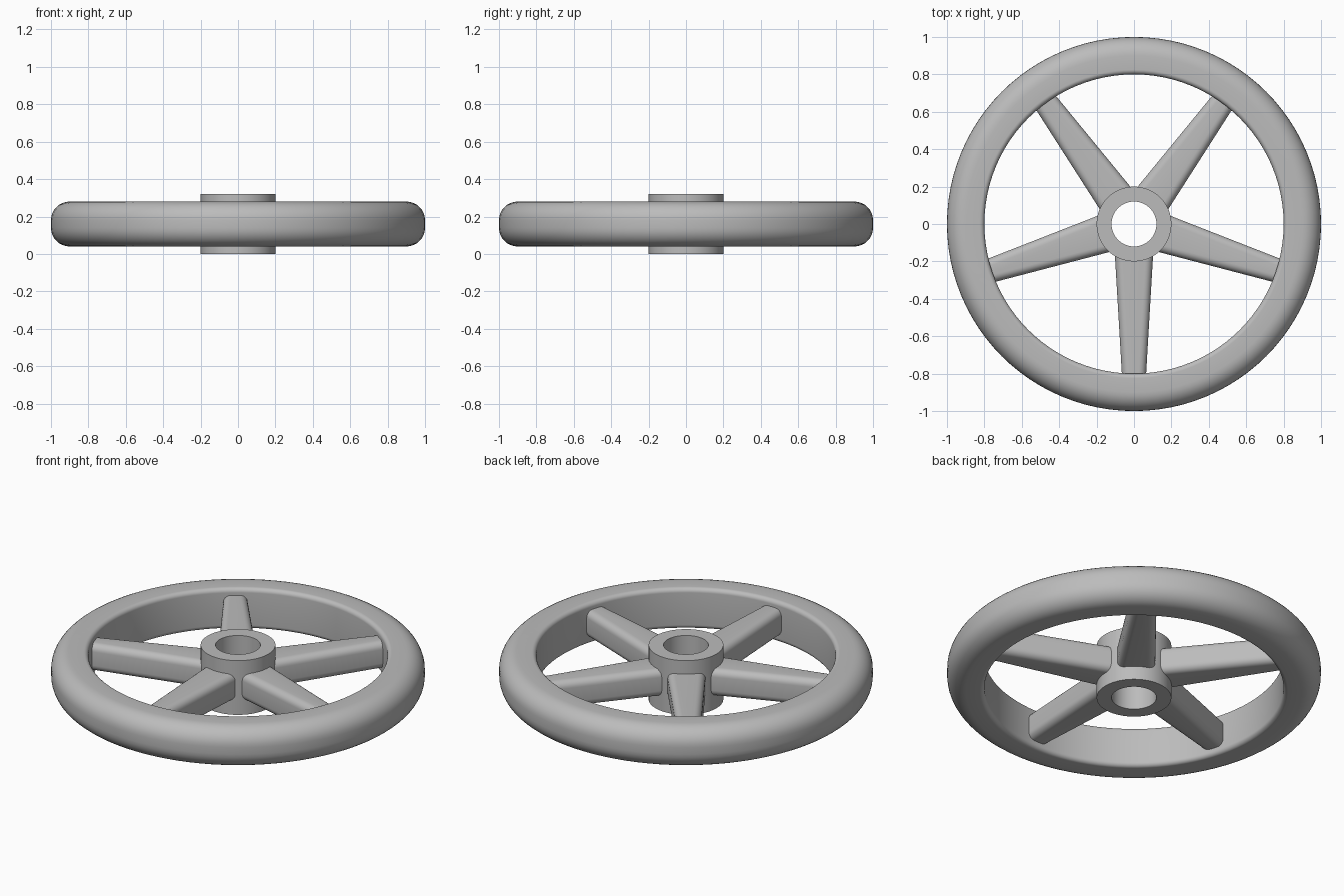
import bpy
import bmesh
from math import cos, sin, pi, radians
from mathutils import Matrix, Vector

cube = bpy.data.objects.get("Cube")
if cube:
    bpy.data.objects.remove(cube, do_unlink=True)

MID = 0.16  # height of the wheel's middle plane

metal = bpy.data.materials.new("grey_metal")
metal.use_nodes = True
metal.diffuse_color = (0.5, 0.5, 0.5, 1)
metal.node_tree.nodes["Principled BSDF"].inputs["Base Color"].default_value = (0.5, 0.5, 0.5, 1)


def finish(name, bm):
    """Turn a bmesh into a smooth-shaded object with crisp edges."""
    bmesh.ops.recalc_face_normals(bm, faces=bm.faces)
    mesh = bpy.data.meshes.new(name)
    bm.to_mesh(mesh)
    bm.free()
    mesh.materials.append(metal)
    obj = bpy.data.objects.new(name, mesh)
    bpy.context.collection.objects.link(obj)
    bpy.ops.object.select_all(action="DESELECT")
    obj.select_set(True)
    bpy.context.view_layer.objects.active = obj
    bpy.ops.object.shade_smooth_by_angle(angle=radians(35))
    return obj


def rounded_section(r_in, r_out, half_height, fillet_in, fillet_out, steps=8):
    """Closed (radius, z) section with separate inner and outer fillets."""
    corners = [(r_out, 1, fillet_out, 0), (r_in, 1, fillet_in, 1),
               (r_in, -1, fillet_in, 2), (r_out, -1, fillet_out, 3)]
    points = []
    for r, side, fillet, quarter in corners:
        inward = -1 if r == r_out else 1
        count = steps if fillet else 0
        for i in range(count + 1):
            a = (quarter + i / max(count, 1)) * pi / 2
            offset = (cos(a), sin(a)) if fillet else (0, 0)
            points.append((r + inward * fillet + fillet * offset[0],
                           MID + side * (half_height - fillet) + fillet * offset[1]))
    return points


def lathe(name, section, segments):
    """Sweep a closed section around the z axis."""
    bm = bmesh.new()
    rings = []
    for s in range(segments):
        a = 2 * pi * s / segments
        rings.append([bm.verts.new((r * cos(a), r * sin(a), z)) for r, z in section])
    n = len(section)
    for s in range(segments):
        here, following = rings[s], rings[(s + 1) % segments]
        for i in range(n):
            j = (i + 1) % n
            bm.faces.new((here[i], following[i], following[j], here[j]))
    return finish(name, bm)


def spoke(name, angle):
    """Tapered bar with rounded long edges, running from hub into rim."""
    bm = bmesh.new()
    bmesh.ops.create_cube(bm, size=1)
    for v in bm.verts:
        outer = v.co.x > 0
        half_width = 0.062 if outer else 0.103
        v.co = Vector((0.85 if outer else 0.15,
                       2 * v.co.y * half_width, MID + v.co.z * 0.16))
    long_edges = [e for e in bm.edges
                  if abs(e.verts[0].co.x - e.verts[1].co.x) > 0.5]
    bmesh.ops.bevel(bm, geom=long_edges, offset=0.04, offset_type="OFFSET",
                    segments=6, profile=0.5, affect="EDGES")
    bmesh.ops.rotate(bm, verts=bm.verts, matrix=Matrix.Rotation(angle, 3, "Z"))
    return finish(name, bm)


# Rim: generous outer rounding, tight inner rounding
lathe("rim", rounded_section(0.8, 1.0, 0.12, 0.025, 0.1), 96)

# Hub: plain sleeve with a through bore
lathe("hub", rounded_section(0.12, 0.2, 0.16, 0, 0), 64)

# Five spokes, one pointing straight to the front
for k in range(5):
    spoke(f"spoke_{k + 1}", radians(-90 + 72 * k))
